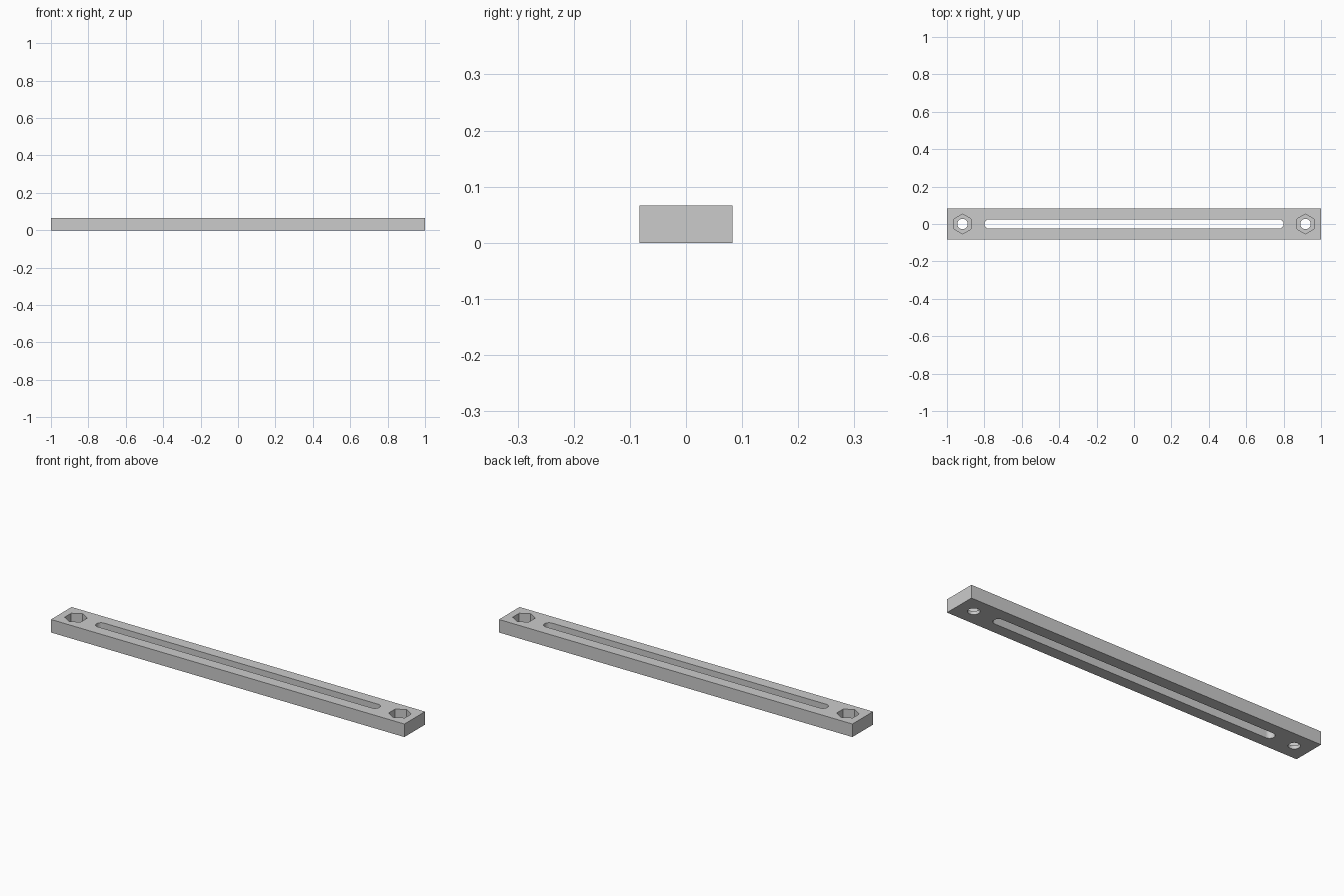
import bpy, bmesh
from math import pi, cos, sin

if "Cube" in bpy.data.objects:
    bpy.data.objects.remove(bpy.data.objects["Cube"])

H = 0.0667      # bar height
FLOOR = 0.0167  # thickness left under the nut pockets


def arc(cx, r, start, end, n):
    return [(cx + r * cos(start + (end - start) * i / n),
             r * sin(start + (end - start) * i / n)) for i in range(n + 1)]


def prism(name, outline, z0, z1):
    bm = bmesh.new()
    face = bm.faces.new([bm.verts.new((x, y, z0)) for x, y in outline])
    top = bmesh.ops.extrude_face_region(bm, geom=[face])["geom"]
    verts = [v for v in top if isinstance(v, bmesh.types.BMVert)]
    bmesh.ops.translate(bm, verts=verts, vec=(0, 0, z1 - z0))
    bmesh.ops.recalc_face_normals(bm, faces=bm.faces)
    mesh = bpy.data.meshes.new(name)
    bm.to_mesh(mesh)
    bm.free()
    obj = bpy.data.objects.new(name, mesh)
    bpy.context.collection.objects.link(obj)
    return obj


def cut(target, cutter):
    mod = target.modifiers.new(cutter.name, 'BOOLEAN')
    mod.operation = 'DIFFERENCE'
    mod.solver = 'EXACT'
    mod.object = cutter
    bpy.context.view_layer.objects.active = target
    bpy.ops.object.modifier_apply(modifier=mod.name)
    bpy.data.objects.remove(cutter)


# Rectangular bar
w = 0.0833
bar = prism("slotted_bar", [(-1, -w), (1, -w), (1, w), (-1, w)], 0, H)

# Long through slot with round ends
r = 0.025
slot = arc(0.8 - r, r, -pi / 2, pi / 2, 16) + arc(-0.8 + r, r, pi / 2, 3 * pi / 2, 16)
cut(bar, prism("slot_cutter", slot, -0.05, H + 0.05))

# Bolt hole and hexagonal nut pocket at each end
for side in (-1, 1):
    x = side * 0.9167
    cut(bar, prism("hole_cutter", arc(x, 0.0275, 0, 2 * pi, 32)[:-1], -0.05, H + 0.05))
    cut(bar, prism("pocket_cutter", arc(x, 0.053, pi / 2, 5 * pi / 2, 6)[:-1], FLOOR, H + 0.05))

# Smooth the round walls, keep edges sharp
bpy.ops.object.select_all(action='DESELECT')
bar.select_set(True)
bpy.context.view_layer.objects.active = bar
bpy.ops.object.shade_smooth_by_angle(angle=pi / 6)
